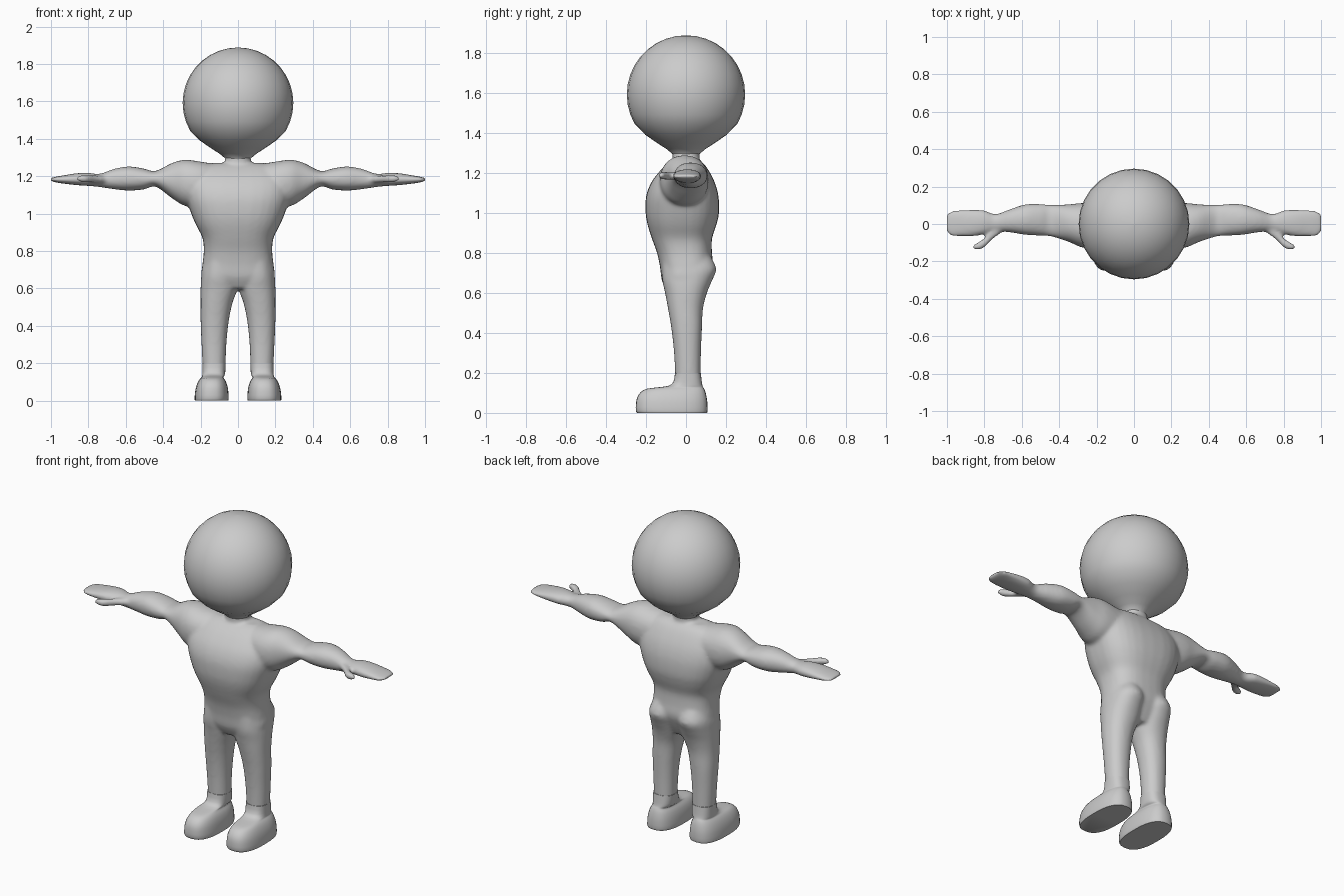
import bpy, bmesh, math
from mathutils import Vector

grey = bpy.data.materials.new("plain grey")
grey.diffuse_color = (0.6, 0.6, 0.6, 1)


def spline(rows, steps):
    """Catmull-Rom interpolation between cross-section rows."""
    out = []
    for i in range(len(rows) - 1):
        a, b = rows[max(i - 1, 0)], rows[i]
        c, d = rows[i + 1], rows[min(i + 2, len(rows) - 1)]
        for k in range(steps):
            t = k / steps
            out.append([q + 0.5 * t * (r - p + t * (2*p - 5*q + 4*r - s + t * (3*(q - r) + s - p)))
                        for p, q, r, s in zip(a, b, c, d)])
    return out + [list(rows[-1])]


def loft(bm, rows, axis="z", side=1, power=2.2, steps=4, n=32):
    """Rows are (position, low a, high a, low b, high b) across the axis."""
    rings = []
    for p, a0, a1, b0, b1 in spline(rows, steps):
        ring = []
        for i in range(n):
            t = 2 * math.pi * i / n
            c, s = math.cos(t), math.sin(t)
            a = (a0 + a1) / 2 + (a1 - a0) / 2 * math.copysign(abs(c) ** (2 / power), c)
            b = (b0 + b1) / 2 + (b1 - b0) / 2 * math.copysign(abs(s) ** (2 / power), s)
            co = Vector((a, b, p)) if axis == "z" else Vector((p, a, b))
            co.x *= side
            ring.append(bm.verts.new(co))
        rings.append(ring)
    faces = [bm.faces.new((r[i], r[(i + 1) % n], q[(i + 1) % n], q[i]))
             for r, q in zip(rings, rings[1:]) for i in range(n)]
    faces += [bm.faces.new(rings[0][::-1]), bm.faces.new(rings[-1])]
    bmesh.ops.recalc_face_normals(bm, faces=faces)


def finish(bm, name):
    mesh = bpy.data.meshes.new(name)
    bm.to_mesh(mesh)
    bm.free()
    mesh.materials.append(grey)
    ob = bpy.data.objects.new(name, mesh)
    bpy.context.collection.objects.link(ob)
    bpy.ops.object.select_all(action="DESELECT")
    bpy.context.view_layer.objects.active = ob
    ob.select_set(True)
    bpy.ops.object.shade_smooth_by_angle(angle=math.radians(50))
    return ob


# Cross-sections: z, x low, x high, y low, y high
torso = [(0.60, -0.10, 0.10, -0.09, 0.08), (0.66, -0.19, 0.19, -0.12, 0.11),
         (0.73, -0.19, 0.19, -0.13, 0.135), (0.80, -0.183, 0.183, -0.145, 0.13),
         (0.87, -0.19, 0.19, -0.17, 0.13), (0.94, -0.225, 0.225, -0.192, 0.152),
         (1.00, -0.25, 0.25, -0.202, 0.165), (1.08, -0.275, 0.275, -0.20, 0.163),
         (1.15, -0.28, 0.28, -0.175, 0.145), (1.21, -0.26, 0.26, -0.13, 0.115),
         (1.25, -0.22, 0.22, -0.085, 0.085), (1.27, -0.14, 0.14, -0.05, 0.055)]
leg = [(0.16, 0.067, 0.188, -0.053, 0.073), (0.30, 0.062, 0.195, -0.06, 0.075),
       (0.42, 0.050, 0.20, -0.073, 0.08), (0.52, 0.030, 0.20, -0.09, 0.085),
       (0.60, 0.002, 0.20, -0.105, 0.105), (0.66, 0.0, 0.197, -0.118, 0.13),
       (0.72, 0.0, 0.19, -0.12, 0.152), (0.78, 0.01, 0.17, -0.12, 0.125)]
# Cross-sections: x, y low, y high, z low, z high
arm = [(0.12, -0.10, 0.10, 1.08, 1.265), (0.20, -0.13, 0.11, 1.04, 1.278),
       (0.28, -0.125, 0.112, 1.04, 1.288), (0.35, -0.095, 0.105, 1.08, 1.272),
       (0.44, -0.068, 0.102, 1.145, 1.228), (0.50, -0.062, 0.107, 1.13, 1.24),
       (0.58, -0.058, 0.105, 1.123, 1.252), (0.66, -0.045, 0.08, 1.13, 1.24),
       (0.74, -0.04, 0.053, 1.142, 1.213), (0.80, -0.055, 0.073, 1.148, 1.218),
       (0.86, -0.066, 0.077, 1.152, 1.216), (0.93, -0.068, 0.075, 1.16, 1.205),
       (0.975, -0.066, 0.07, 1.167, 1.197), (1.003, -0.045, 0.05, 1.175, 1.19)]
thumb = [(0.70, -0.04, 0.0, 1.165, 1.20), (0.76, -0.085, -0.03, 1.165, 1.205),
         (0.80, -0.125, -0.075, 1.165, 1.207), (0.835, -0.139, -0.098, 1.168, 1.207),
         (0.86, -0.135, -0.11, 1.175, 1.20)]

# Body: torso, neck, arms and legs fused into one smooth skin
bm = bmesh.new()
loft(bm, torso, power=2.6)
loft(bm, [(1.20, -0.09, 0.09, -0.09, 0.09), (1.26, -0.07, 0.07, -0.068, 0.068),
          (1.34, -0.07, 0.07, -0.07, 0.07)])
for side in (-1, 1):
    loft(bm, leg, side=side)
    loft(bm, arm, "x", side)
    loft(bm, thumb, "x", side)
body = finish(bm, "body")
remesh = body.modifiers.new("fuse", "REMESH")
remesh.mode = "VOXEL"
remesh.voxel_size = 0.01
remesh.use_smooth_shade = True
smooth = body.modifiers.new("soften", "SMOOTH")
smooth.factor = 0.5
smooth.iterations = 8

# Feet: flat sole, rounded toe, ankle sleeve
foot = [(0.0, 0.053, 0.230, -0.245, 0.105), (0.012, 0.050, 0.232, -0.251, 0.108),
        (0.05, 0.052, 0.229, -0.250, 0.107), (0.08, 0.057, 0.222, -0.243, 0.103),
        (0.105, 0.066, 0.211, -0.225, 0.097), (0.12, 0.076, 0.200, -0.198, 0.091),
        (0.127, 0.078, 0.193, -0.15, 0.087), (0.135, 0.072, 0.191, -0.09, 0.083),
        (0.155, 0.068, 0.190, -0.063, 0.079), (0.20, 0.066, 0.190, -0.055, 0.074)]
for side, name in ((-1, "right_foot"), (1, "left_foot")):
    bm = bmesh.new()
    loft(bm, foot, side=side, power=2.6, steps=2)
    finish(bm, name)

# Head: round ball drawn down to a small chin at the neck
bm = bmesh.new()
head = []
for i in range(13):
    t = math.pi * i / 18
    head.append((1.592 + 0.296 * math.cos(t), max(0.296 * math.sin(t), 0.002)))
head += [(1.39, 0.203), (1.35, 0.145), (1.32, 0.098), (1.295, 0.068), (1.27, 0.06)]
loft(bm, [(z, -r, r, -r, r) for z, r in head], power=2, steps=1, n=28)
finish(bm, "head")
